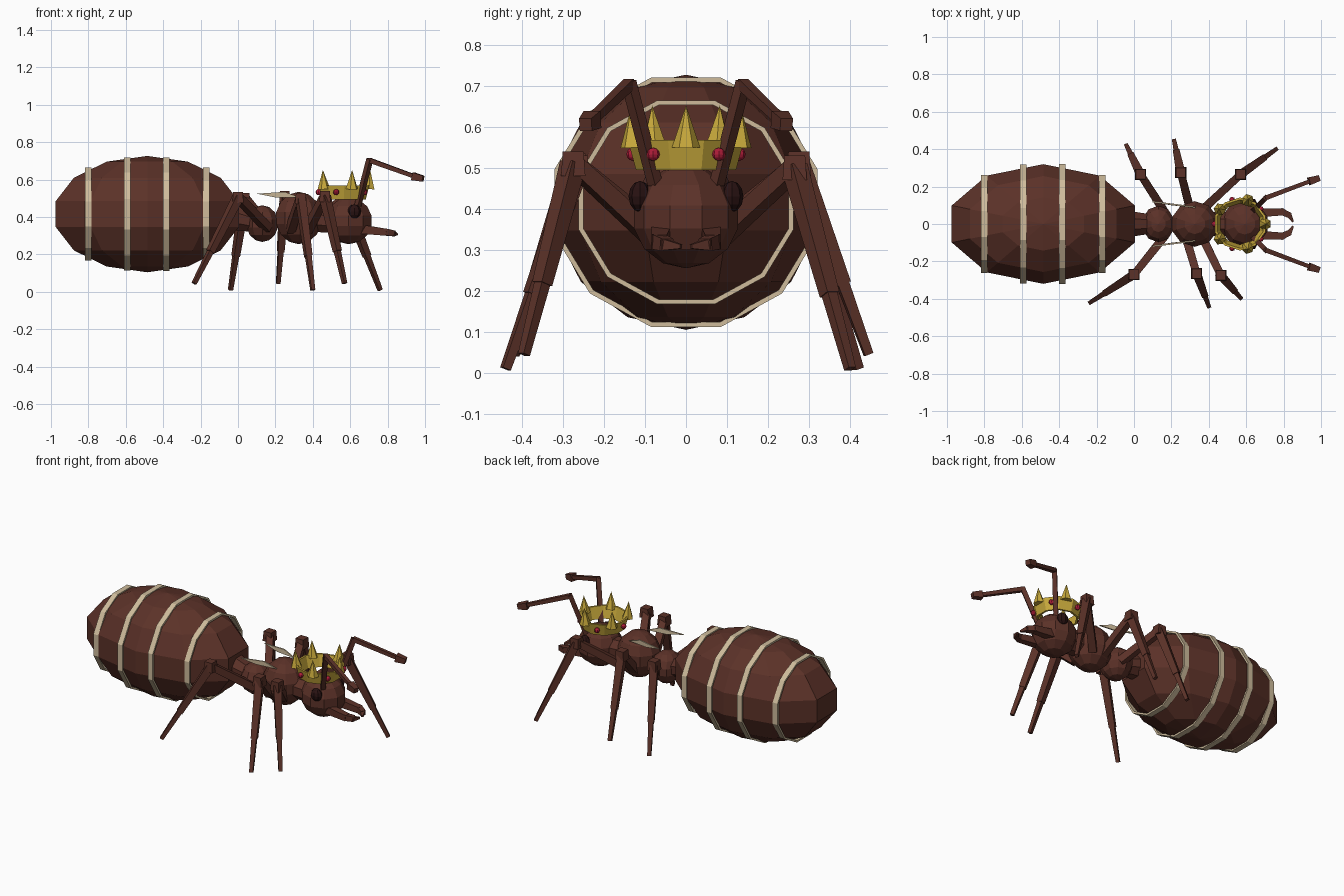
import bpy, bmesh, math
from mathutils import Vector, Matrix

if "Cube" in bpy.data.objects:
    bpy.data.objects.remove(bpy.data.objects["Cube"])


def mat(name, r, g, b):
    m = bpy.data.materials.new(name)
    m.diffuse_color = (r, g, b, 1)
    m.use_nodes = True
    m.node_tree.nodes["Principled BSDF"].inputs["Base Color"].default_value = m.diffuse_color
    return m


BROWN = mat("brown shell", 0.105, 0.031, 0.021)
CREAM = mat("cream stripe", 0.62, 0.50, 0.33)
GOLD = mat("gold", 0.58, 0.40, 0.045)
RED = mat("red gem", 0.42, 0.012, 0.04)
DARK = mat("dark eye", 0.022, 0.006, 0.006)


def finish(name, bm, material):
    bmesh.ops.recalc_face_normals(bm, faces=bm.faces)
    me = bpy.data.meshes.new(name)
    bm.to_mesh(me)
    bm.free()
    me.materials.append(material)
    ob = bpy.data.objects.new(name, me)
    bpy.context.collection.objects.link(ob)
    return ob


def ball(name, center, radii, material, seg=10, rings=7):
    bm = bmesh.new()
    bmesh.ops.create_uvsphere(bm, u_segments=seg, v_segments=rings, radius=1)
    # put a vertex column exactly on the +x / -x axis
    bm.transform(Matrix.Translation(center) @ Matrix.Diagonal((*radii, 1)))
    return finish(name, bm, material)


def add_rod(bm, a, b, r1, r2, sides=4):
    a, b = Vector(a), Vector(b)
    d = b - a
    m = (Matrix.Translation((a + b) / 2) @ d.to_track_quat('Z', 'Y').to_matrix().to_4x4()
         @ Matrix.Rotation(math.pi / sides, 4, 'Z'))
    bmesh.ops.create_cone(bm, cap_ends=True, segments=sides, radius1=r1, radius2=r2,
                          depth=d.length, matrix=m)


def rods(name, parts, material, sides=4):
    bm = bmesh.new()
    for p in parts:
        add_rod(bm, *p, sides)
    return finish(name, bm, material)


def ring(name, levels, sides, offset, thick, place, material):
    """Hollow band; levels = [(height, radius_u, radius_v)], place maps (h, u, v) to a point."""
    bm = bmesh.new()
    loops = [(h, ru, rv) for h, ru, rv in levels]
    loops += [(h, ru - thick, rv - thick) for h, ru, rv in reversed(levels)]
    verts = []
    for h, ru, rv in loops:
        verts.append([bm.verts.new(place(h, ru * math.cos(t), rv * math.sin(t)))
                      for t in [offset + math.tau * i / sides for i in range(sides)]])
    for k in range(len(verts)):
        A, B = verts[k], verts[(k + 1) % len(verts)]
        for i in range(sides):
            j = (i + 1) % sides
            bm.faces.new((A[i], A[j], B[j], B[i]))
    return finish(name, bm, material)


# Body segments
AB = Vector((-0.485, 0, 0.416))
AR = (0.528, 0.328, 0.311)
ball("abdomen", AB, AR, BROWN)
ball("rear_thorax", (0.13, 0, 0.365), (0.09, 0.10, 0.098), BROWN)
ball("thorax", (0.325, 0, 0.395), (0.13, 0.125, 0.14), BROWN)
ball("head", (0.592, 0, 0.38), (0.132, 0.13, 0.125), BROWN)
rods("waist", [((-0.03, 0, 0.40), (0.09, 0, 0.37), 0.075, 0.055)], BROWN, 8)
rods("neck", [((0.42, 0, 0.385), (0.50, 0, 0.38), 0.07, 0.07)], BROWN, 8)

# Pale stripes around the abdomen
for n, x in enumerate((-0.80, -0.593, -0.383, -0.17)):
    s = 1.03 * math.sqrt(1 - ((x - AB.x) / AR[0]) ** 2)
    levels = [(x - 0.017, AR[1] * s, AR[2] * s), (x + 0.017, AR[1] * s, AR[2] * s)]
    ring(f"abdomen_stripe_{n + 1}", levels, 12, math.radians(15), 0.012,
         lambda h, u, v: (h, u, AB.z + v), CREAM)

# Legs: hip, knee and foot, stepping in two alternating tripods
LEGS = {
    "right_hind": ((0.16, -0.07, 0.34), (0.0, -0.27, 0.505), (-0.235, -0.42, 0.045)),
    "left_hind": ((0.16, 0.07, 0.34), (0.035, 0.265, 0.50), (-0.04, 0.42, 0.01)),
    "right_middle": ((0.28, -0.08, 0.33), (0.335, -0.265, 0.50), (0.40, -0.44, 0.01)),
    "left_middle": ((0.30, 0.08, 0.33), (0.25, 0.275, 0.51), (0.215, 0.445, 0.045)),
    "right_front": ((0.37, -0.08, 0.33), (0.465, -0.275, 0.51), (0.57, -0.395, 0.045)),
    "left_front": ((0.37, 0.08, 0.33), (0.57, 0.265, 0.50), (0.76, 0.40, 0.01)),
}
for name, (hip, knee, foot) in LEGS.items():
    hip, knee, foot = Vector(hip), Vector(knee), Vector(foot)
    ankle = knee.lerp(foot, 0.63)
    up = Vector((0, 0, 0.03))
    rods(name + "_leg", [
        (hip, knee, 0.032, 0.029),
        (knee - up, knee + up, 0.042, 0.036),
        (knee, ankle, 0.033, 0.025),
        (ankle, foot, 0.020, 0.015)], BROWN)

for side, s in (("left", 1), ("right", -1)):
    # Bent antenna with a small block at the tip
    rods(side + "_antenna", [
        ((0.64, s * 0.075, 0.46), (0.705, s * 0.14, 0.71), 0.019, 0.019),
        ((0.70, s * 0.138, 0.705), (0.95, s * 0.232, 0.615), 0.018, 0.015),
        ((0.935, s * 0.228, 0.618), (0.99, s * 0.245, 0.605), 0.030, 0.022)], BROWN)
    # Hooked jaw
    rods(side + "_jaw", [
        ((0.66, s * 0.06, 0.335), (0.80, s * 0.065, 0.318), 0.034, 0.026),
        ((0.785, s * 0.068, 0.32), (0.835, s * 0.045, 0.312), 0.026, 0.021),
        ((0.825, s * 0.055, 0.313), (0.85, s * 0.012, 0.308), 0.021, 0.007)], BROWN)
    ball(side + "_eye", (0.622, s * 0.112, 0.43), (0.036, 0.028, 0.038), DARK, 8, 6)
    # Slim wing stub lying back from the thorax
    bm = bmesh.new()
    pts = [(0.33, 0.085, 0.505), (0.25, 0.095, 0.535), (0.10, 0.115, 0.525), (0.20, 0.10, 0.505)]
    for dy in (0, 0.008):
        bm.faces.new([bm.verts.new((x, s * (y + dy), z)) for x, y, z in pts])
    bmesh.ops.bridge_loops(bm, edges=bm.edges[:])
    finish(side + "_wing_stub", bm, CREAM)

# Crown: flared band, five points and five gems between them
CX = 0.567
ring("crown_band", [(0.495, 0.122, 0.122), (0.568, 0.142, 0.142)], 10, math.radians(18), 0.012,
     lambda h, u, v: (CX + u, v, h), GOLD)
points, bm = [], bmesh.new()
for i in range(5):
    t = math.tau * i / 5
    c, s = math.cos(t), math.sin(t)
    points.append(((CX + 0.133 * c, 0.133 * s, 0.55), (CX + 0.14 * c, 0.14 * s, 0.652), 0.034, 0.0))
    t += math.pi / 5
    bmesh.ops.create_uvsphere(bm, u_segments=8, v_segments=6, radius=0.016, matrix=Matrix.Translation(
        (CX + 0.136 * math.cos(t), 0.136 * math.sin(t), 0.533)))
rods("crown_points", points, GOLD, 6)
finish("crown_gems", bm, RED)
